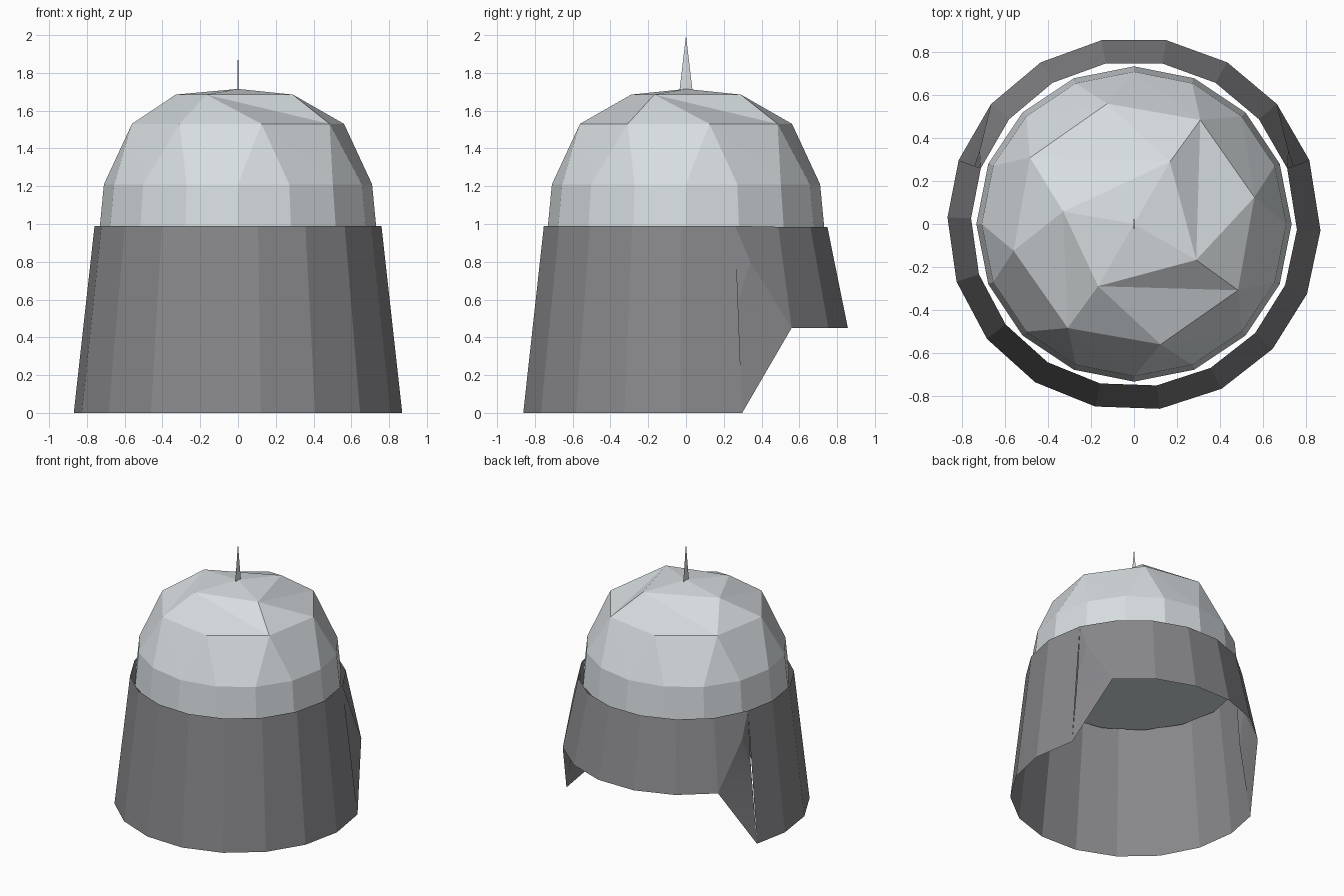
import bpy, bmesh
from math import radians, cos, sin

cube = bpy.data.objects.get("Cube")
if cube:
    bpy.data.objects.remove(cube)


def material(name, color):
    mat = bpy.data.materials.new(name)
    mat.use_nodes = True
    mat.diffuse_color = (*color, 1)
    mat.node_tree.nodes["Principled BSDF"].inputs["Base Color"].default_value = (*color, 1)
    return mat


light = material("pale steel", (0.68, 0.72, 0.74))
dark = material("dark grey", (0.25, 0.245, 0.26))


def polar(r, deg, z):
    return (r * cos(radians(deg)), r * sin(radians(deg)), z)


def finish(name, bm, mat, fix_normals=True):
    if fix_normals:
        bmesh.ops.recalc_face_normals(bm, faces=bm.faces)
    mesh = bpy.data.meshes.new(name)
    bm.to_mesh(mesh)
    bm.free()
    mesh.materials.append(mat)
    obj = bpy.data.objects.new(name, mesh)
    bpy.context.collection.objects.link(obj)
    return obj


def stitch(bm, inner, outer):
    """Triangulate between two closed rings of (angle, vertex)."""
    a = inner + [(inner[0][0] + 360, inner[0][1])]
    b = outer + [(outer[0][0] + 360, outer[0][1])]
    i = j = 0
    while i < len(a) - 1 or j < len(b) - 1:
        step_outer = i == len(a) - 1 or (j < len(b) - 1 and b[j + 1][0] <= a[i + 1][0] + 1)
        if step_outer:
            bm.faces.new((a[i][1], b[j][1], b[j + 1][1]))
            j += 1
        else:
            bm.faces.new((a[i][1], b[j][1], a[i + 1][1]))
            i += 1


# Faceted dome: each ring has twice the sides of the one above
bm = bmesh.new()


def ring(r, z, angles):
    return [(a, bm.verts.new(polar(r, a, z))) for a in angles]


apex = bm.verts.new((0, 0, 1.715))
crown = ring(0.335, 1.685, [60, 170, 240, 330])
upper = ring(0.575, 1.53, [12.5 + 45 * k for k in range(1, 9)])
middle = ring(0.71, 1.21, [45 + 22.5 * k for k in range(16)])
lower = ring(0.735, 0.95, [45 + 22.5 * k for k in range(16)])
for k in range(4):
    bm.faces.new((apex, crown[k][1], crown[(k + 1) % 4][1]))
stitch(bm, crown, upper)
stitch(bm, upper, middle)
for k in range(16):
    n = (k + 1) % 16
    bm.faces.new((middle[k][1], lower[k][1], lower[n][1], middle[n][1]))
bm.faces.new([v for _, v in lower])
finish("dome", bm, light)

# Flared skirt, open below, long in front and short at the back
bm = bmesh.new()
TOP, BOTTOM = 0.76, 0.87


def wall(angles, z_top, z_bottom):
    cols = [(bm.verts.new(polar(TOP, a, z_top)), bm.verts.new(polar(BOTTOM, a, z_bottom)))
            for a in angles]
    for (t0, b0), (t1, b1) in zip(cols, cols[1:]):
        bm.faces.new((t0, b0, b1, t1))


wall([160] + [178 + 20 * k for k in range(10)] + [380], 0.99, 0)
wall([40 + 20 * k for k in range(6)], 0.985, 0.45)

# Folded corner panels joining the long and short walls
for side in (1, -1):
    def vert(p):
        return bm.verts.new((side * p[0], p[1], p[2]))

    top_front = vert(polar(TOP, 20, 0.99))
    top_back = vert(polar(TOP, 40, 0.985))
    back_corner = vert(polar(BOTTOM, 40, 0.45))
    front_corner = vert(polar(BOTTOM, 20, 0))
    peak = vert((0.72, 0.34, 0.8))
    dent = vert((0.745, 0.268, 0.56))
    faces = [(top_front, peak, back_corner, top_back), (top_front, dent, peak),
             (dent, back_corner, peak), (dent, front_corner, back_corner)]
    for n, f in enumerate(faces):
        face = bm.faces.new(f if side == 1 else f[::-1])
        face.smooth = n > 1
bmesh.ops.remove_doubles(bm, verts=bm.verts, dist=0.001)
finish("skirt", bm, dark)

# Thin blade-like spike on the crown
bm = bmesh.new()
tip = bm.verts.new((0, 0, 2))
base = [bm.verts.new(p) for p in ((0.003, 0, 1.7), (0, 0.035, 1.7), (-0.003, 0, 1.7), (0, -0.035, 1.7))]
for k in range(4):
    bm.faces.new((tip, base[k], base[(k + 1) % 4]))
bm.faces.new(base)
finish("spike", bm, light)
